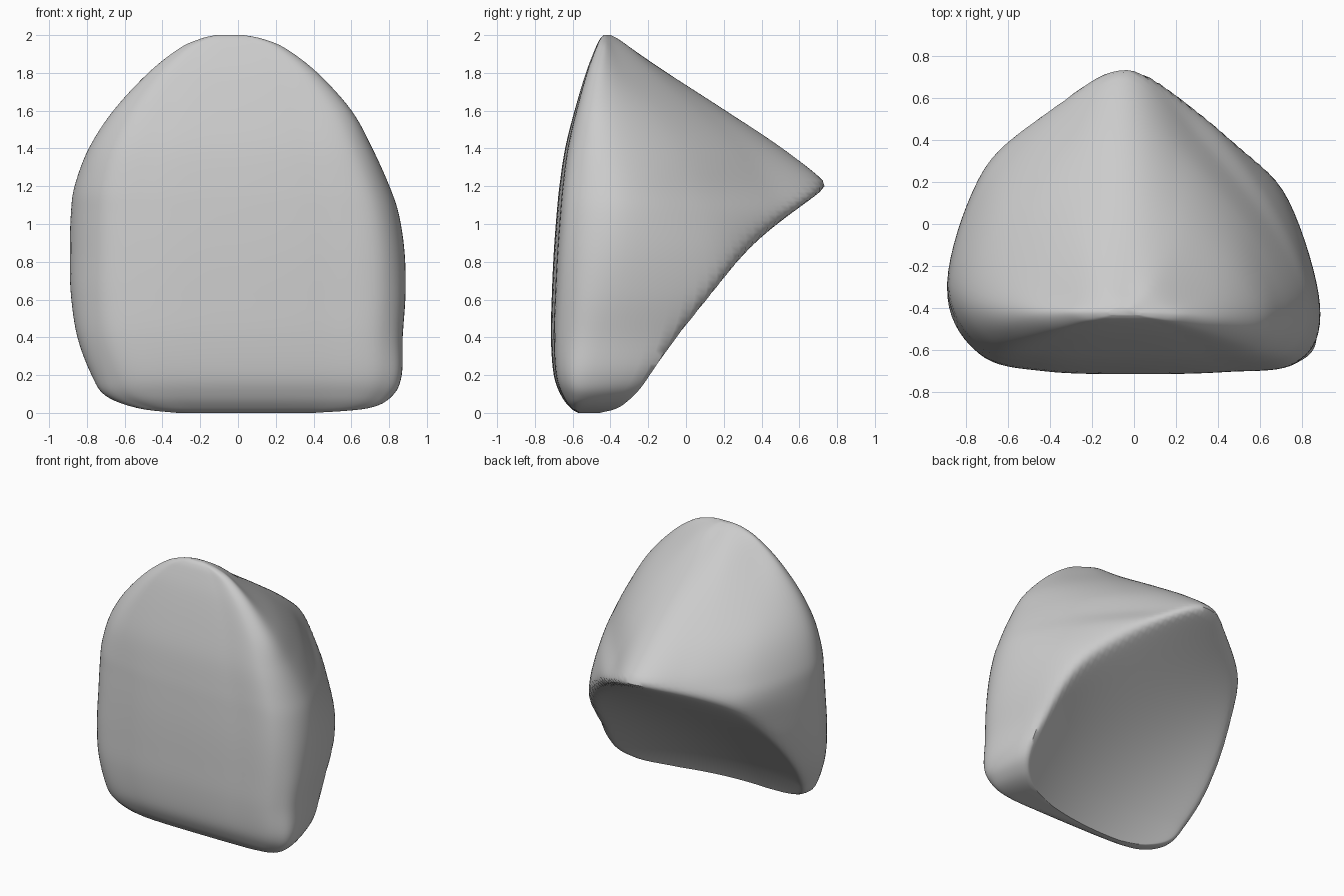
import bpy, bmesh
from math import sqrt
from mathutils import Vector

if "Cube" in bpy.data.objects:
    bpy.data.objects.remove(bpy.data.objects["Cube"])

# Horizontal slices: z, left x, right x, widest-point y, front y
OUTLINE = [
    (0.00, -0.32, 0.40, -0.54, -0.57),
    (0.025, -0.53, 0.69, -0.53, -0.61),
    (0.09, -0.70, 0.815, -0.48, -0.66),
    (0.20, -0.775, 0.865, -0.44, -0.70),
    (0.40, -0.85, 0.87, -0.38, -0.715),
    (0.63, -0.885, 0.885, -0.32, -0.71),
    (0.85, -0.89, 0.88, -0.28, -0.70),
    (1.05, -0.885, 0.85, -0.27, -0.685),
    (1.20, -0.865, 0.80, -0.29, -0.67),
    (1.40, -0.79, 0.71, -0.34, -0.64),
    (1.60, -0.66, 0.60, -0.39, -0.59),
    (1.80, -0.475, 0.42, -0.42, -0.53),
    (1.93, -0.31, 0.25, -0.42, -0.48),
    (1.98, -0.20, 0.13, -0.42, -0.455),
    (2.00, -0.12, 0.03, -0.42, -0.435),
]
# Back y at five stations, left to right, before the underside is hollowed
BACK = [
    (-0.40, -0.30, -0.20, -0.30, -0.40),
    (-0.30, -0.10, 0.10, -0.10, -0.30),
    (-0.15, 0.20, 0.40, 0.20, -0.12),
    (0.00, 0.45, 0.75, 0.45, 0.05),
    (0.12, 0.65, 0.95, 0.60, 0.14),
    (0.20, 0.70, 1.00, 0.62, 0.18),
    (0.25, 0.68, 0.95, 0.57, 0.15),
    (0.27, 0.62, 0.87, 0.53, 0.08),
    (0.19, 0.55, 0.76, 0.42, 0.01),
    (0.05, 0.36, 0.51, 0.29, -0.06),
    (-0.14, 0.11, 0.21, 0.08, -0.18),
    (-0.31, -0.14, -0.10, -0.16, -0.32),
    (-0.37, -0.30, -0.29, -0.30, -0.38),
    (-0.39, -0.365, -0.36, -0.365, -0.40),
    (-0.41, -0.40, -0.40, -0.40, -0.415),
]
BACK_T = (0.1, 0.3, 0.5, 0.7, 0.9)
FRONT = ((0.94, 0.15), (0.75, 0.03), (0.5, 0.0), (0.25, 0.04), (0.08, 0.25))
STEPS = 9


def spline(pts, steps, closed):
    """Catmull-Rom curve through the points."""
    n, out = len(pts), []
    at = (lambda i: pts[i % n]) if closed else (lambda i: pts[max(0, min(n - 1, i))])
    for i in range(n if closed else n - 1):
        a, b, c, d = (at(i + k) for k in (-1, 0, 1, 2))
        for s in range(steps):
            t = s / steps
            out.append(0.5 * (2 * b + (c - a) * t + (2 * a - 5 * b + 4 * c - d) * t * t
                              + (3 * b - a - 3 * c + d) * t ** 3))
    if not closed:
        out.append(pts[-1])
    return out


def hollow(p):
    """Trim a back point softly against the dished, sloping underside."""
    s, z = p.x / 0.8, p.z
    under = (-0.52 + 0.5 * z + 0.48 * z * z
             + (0.07 + 0.03 * z) * s + (0.16 - 0.2 * z ** 3) * s * s)
    if z > 1.3:
        return p
    k = 0.06 * min(1, z / 0.2, (1.3 - z) / 0.1)
    y = 0.5 * (p.y + under - sqrt((p.y - under) ** 2 + k * k))
    return Vector((p.x, y, z))


# One closed loop per slice
loops = []
for (z, xl, xr, ys, yf), back in zip(OUTLINE, BACK):
    w = xr - xl
    pts = [Vector((xl, ys, z))]
    pts += [Vector((xl + w * t, y, z)) for t, y in zip(BACK_T, back)]
    pts.append(Vector((xr, ys - 0.2 * (ys - yf), z)))
    pts += [Vector((xl + w * t, yf + f * (ys - yf), z)) for t, f in FRONT]
    loops.append(spline(pts, STEPS, True))

# Smooth vertically and hollow the back columns
columns = [spline(list(col), 6, False) for col in zip(*loops)]
for i in range(6 * STEPS + 1):
    columns[i] = [hollow(p) for p in columns[i]]

# Skin the loops and cap both ends
bm = bmesh.new()
grid = [[bm.verts.new(p) for p in col] for col in columns]
for a, b in zip(grid, grid[1:] + grid[:1]):
    for k in range(len(a) - 1):
        bm.faces.new((a[k], b[k], b[k + 1], a[k + 1]))
bm.faces.new([c[0] for c in grid])
bm.faces.new([c[-1] for c in grid])
bmesh.ops.recalc_face_normals(bm, faces=bm.faces)

mesh = bpy.data.meshes.new("rounded_wedge_stone")
bm.to_mesh(mesh)
bm.free()
stone = bpy.data.objects.new("rounded_wedge_stone", mesh)
bpy.context.collection.objects.link(stone)
bpy.context.view_layer.objects.active = stone
stone.select_set(True)
bpy.ops.object.shade_smooth_by_angle(angle=0.9)
